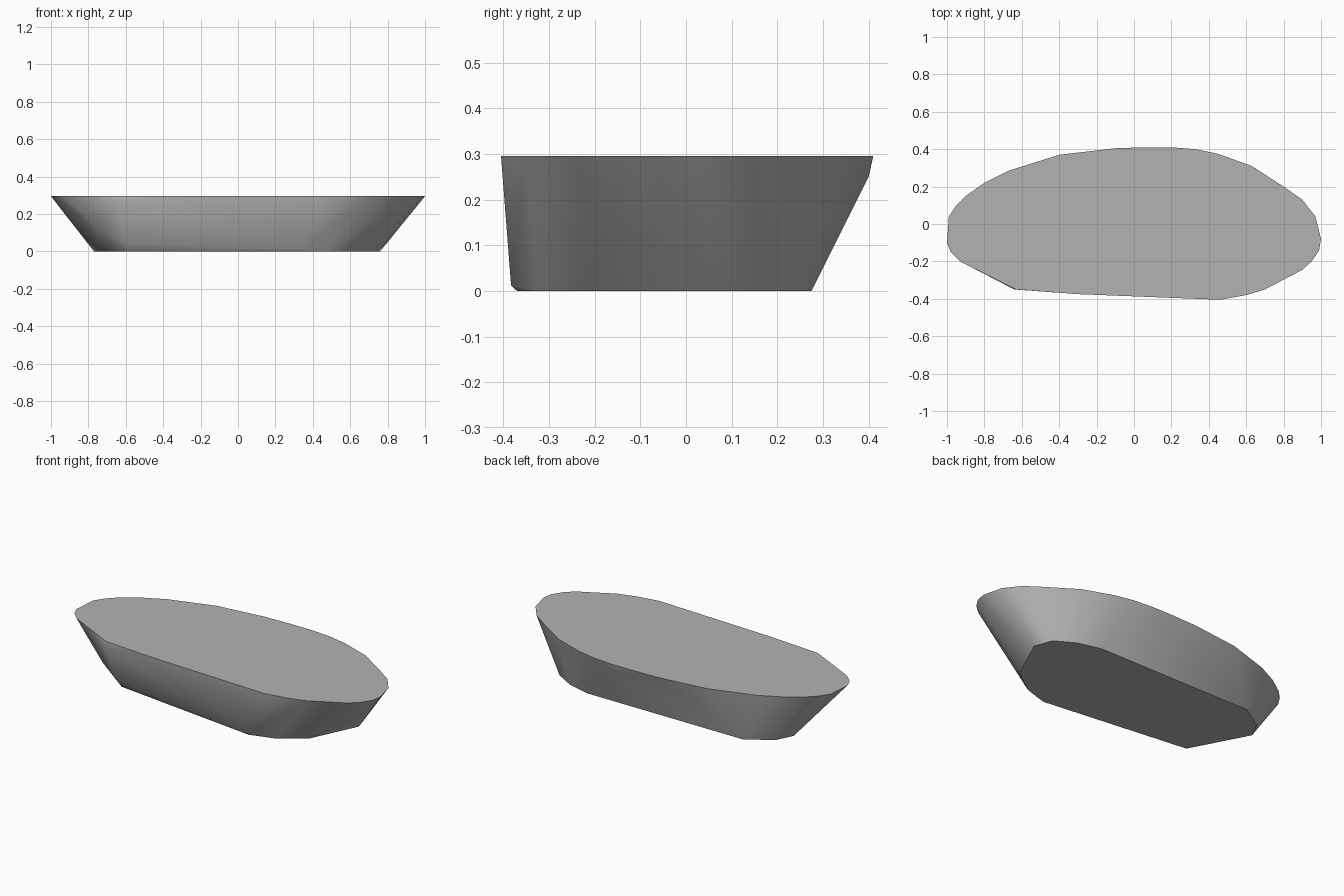
import bpy
import bmesh
import math

cube = bpy.data.objects.get("Cube")
if cube:
    bpy.data.objects.remove(cube, do_unlink=True)

HEIGHT = 0.295

# Flat deck outline, counter-clockwise from the right tip
deck = [(1, -.08), (.97, .04), (.9, .13), (.8, .2), (.63, .31), (.45, .375),
        (.33, .4), (.2, .41), (.05, .41), (-.1, .405), (-.4, .37), (-.67, .285),
        (-.8, .22), (-.9, .15), (-.95, .1), (-.99, .04), (-1, -.1), (-.98, -.15),
        (-.93, -.2), (-.63, -.35), (-.3, -.375), (.46, -.405), (.6, -.38),
        (.7, -.35), (.9, -.245), (.95, -.2), (.99, -.14)]

# Smaller flat base outline
base = [(.76, .06), (.72, .17), (.6, .24), (.46, .275), (-.57, .275), (-.72, .18),
        (-.77, .08), (-.59, -.26), (.33, -.37), (.48, -.325), (.63, -.215)]

# Points that round the sloping sides
side = [(.2, .4, .25), (-.73, -.24, .1), (-.64, -.35, .26),
        (-.6, -.29, .045), (.33, -.383, .012), (.86, -.15, .15)]

points = [(x, y, HEIGHT) for x, y in deck] + [(x, y, 0) for x, y in base] + side

# Wrap the outlines in one closed hull and merge its flat faces
bm = bmesh.new()
for p in points:
    bm.verts.new(p)
hull = bmesh.ops.convex_hull(bm, input=bm.verts[:])
loose = {v for v in hull["geom_interior"] + hull["geom_unused"]
         if isinstance(v, bmesh.types.BMVert) and not v.link_faces}
bmesh.ops.delete(bm, geom=list(loose), context="VERTS")
bmesh.ops.dissolve_limit(bm, angle_limit=math.radians(0.5),
                         verts=bm.verts[:], edges=bm.edges[:])
bmesh.ops.recalc_face_normals(bm, faces=bm.faces[:])

mesh = bpy.data.meshes.new("stone_slab")
bm.to_mesh(mesh)
bm.free()

# Plain grey stone
grey = bpy.data.materials.new("stone_grey")
grey.use_nodes = True
colour = (0.45, 0.45, 0.45, 1)
grey.diffuse_color = colour
grey.node_tree.nodes["Principled BSDF"].inputs["Base Color"].default_value = colour
mesh.materials.append(grey)

slab = bpy.data.objects.new("stone_slab", mesh)
bpy.context.collection.objects.link(slab)
bpy.context.view_layer.objects.active = slab
slab.select_set(True)
bpy.ops.object.shade_smooth_by_angle(angle=math.radians(30))
